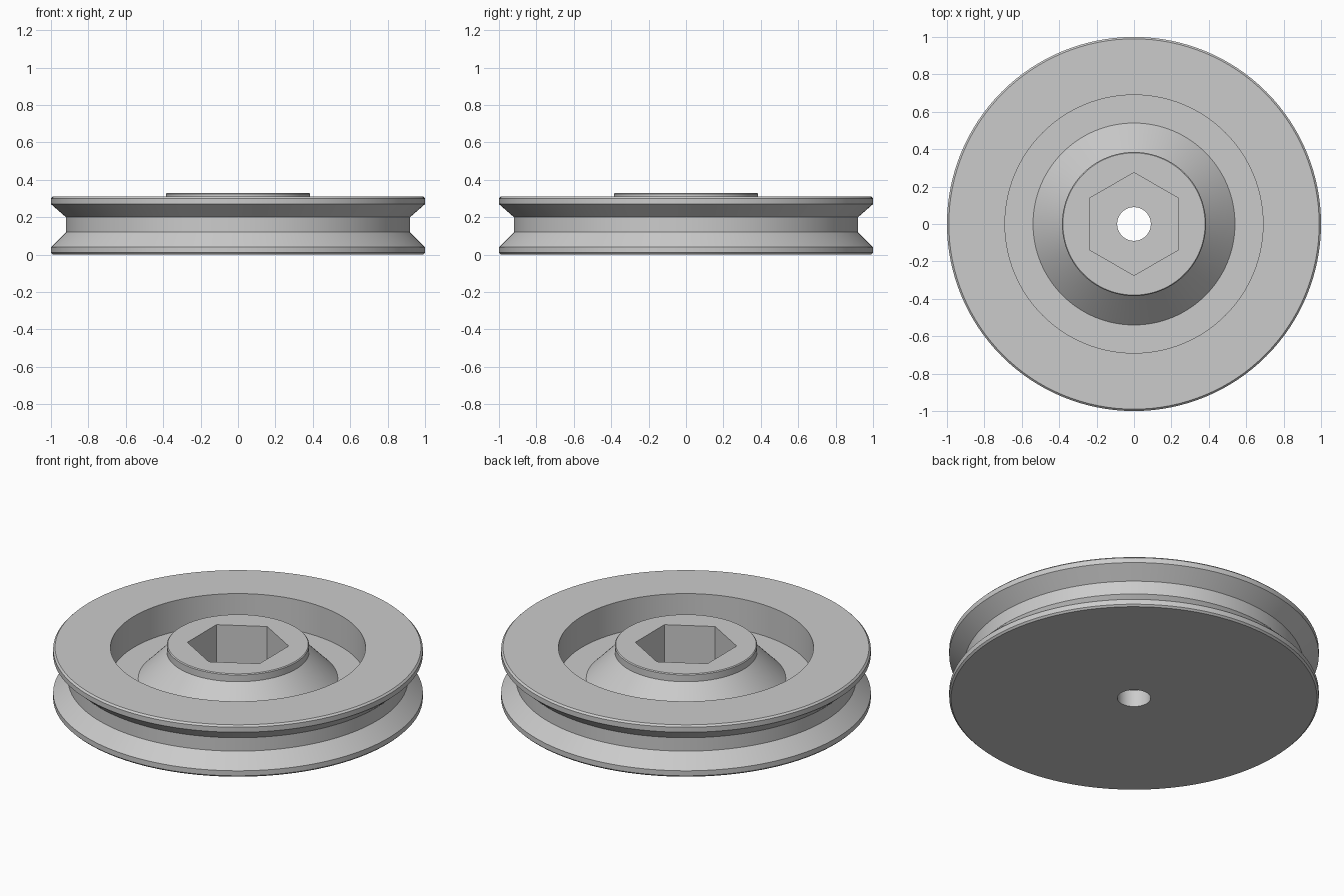
import bpy, bmesh
from math import cos, sin, pi, radians

cube = bpy.data.objects.get("Cube")
if cube:
    bpy.data.objects.remove(cube, do_unlink=True)

steel = bpy.data.materials.new("grey steel")
steel.use_nodes = True
GREY = (0.6, 0.6, 0.6, 1)
steel.diffuse_color = GREY
steel.node_tree.nodes["Principled BSDF"].inputs["Base Color"].default_value = GREY


def lathe(name, profile, sides, phase=0.0):
    """Turn a closed (radius, height) loop around the z axis."""
    bm = bmesh.new()
    rings = []
    for i in range(sides):
        a = phase + 2 * pi * i / sides
        rings.append([bm.verts.new((r * cos(a), r * sin(a), z)) for r, z in profile])
    n = len(profile)
    for i in range(sides):
        here, after = rings[i], rings[(i + 1) % sides]
        for j in range(n):
            k = (j + 1) % n
            bm.faces.new((here[j], after[j], after[k], here[k]))
    # Close the axis of solid shapes, whose radius reaches zero
    bmesh.ops.remove_doubles(bm, verts=bm.verts, dist=1e-5)
    bmesh.ops.recalc_face_normals(bm, faces=bm.faces)
    mesh = bpy.data.meshes.new(name)
    bm.to_mesh(mesh)
    bm.free()
    mesh.materials.append(steel)
    obj = bpy.data.objects.new(name, mesh)
    bpy.context.collection.objects.link(obj)
    return obj


# Pulley wheel: flat back, grooved rim, recessed face, conical hub, bore
wheel = lathe("pulley_wheel", [
    (0.09, 0), (0.99, 0), (1, 0.01), (1, 0.04),
    (0.92, 0.12), (0.92, 0.2),
    (1, 0.27), (1, 0.3), (0.99, 0.31),
    (0.69, 0.31), (0.69, 0.125),
    (0.54, 0.125), (0.385, 0.285),
    (0.385, 0.325), (0.38, 0.33), (0.09, 0.33),
], 128)

# Hexagonal socket in the hub
cutter = lathe("socket_cutter", [(0, 0.1), (0.275, 0.1), (0.275, 0.5), (0, 0.5)], 6, pi / 2)
cutter.hide_render = True
cut = wheel.modifiers.new("hex socket", "BOOLEAN")
cut.operation = "DIFFERENCE"
cut.solver = "EXACT"
cut.object = cutter

bpy.ops.object.select_all(action="DESELECT")
wheel.select_set(True)
bpy.context.view_layer.objects.active = wheel
bpy.ops.object.modifier_apply(modifier=cut.name)
bpy.data.objects.remove(cutter, do_unlink=True)
bpy.ops.object.shade_smooth_by_angle(angle=radians(20))
